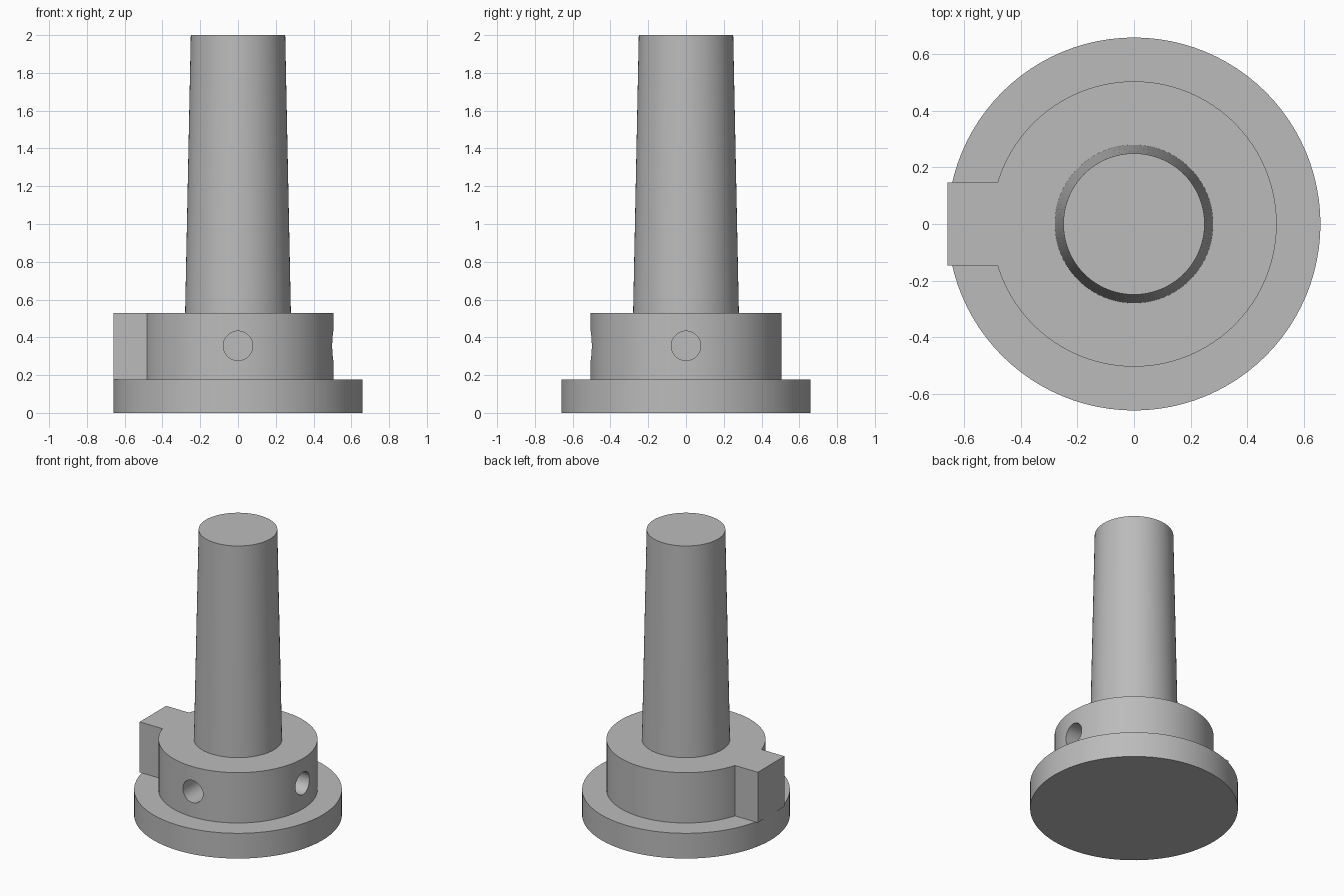
import bpy
import bmesh
import math

default = bpy.data.objects.get("Cube")
if default:
    bpy.data.objects.remove(default, do_unlink=True)

SEGMENTS = 96
BASE_TOP, COLLAR_TOP, TOP = 0.177, 0.53, 2.0
BASE_R, COLLAR_R = 0.66, 0.505
HOLE_R, HOLE_Z = 0.078, 0.355

grey = bpy.data.materials.new("plain grey")
grey.use_nodes = True
colour = (0.5, 0.5, 0.5, 1)
grey.diffuse_color = colour
grey.node_tree.nodes["Principled BSDF"].inputs["Base Color"].default_value = colour


def lathe(name, profile):
    """Spin an (r, z) profile, starting and ending on the axis, into a solid."""
    mesh = bpy.data.meshes.new(name)
    bm = bmesh.new()
    verts = [bm.verts.new((r, 0, z)) for r, z in profile]
    edges = [bm.edges.new(pair) for pair in zip(verts, verts[1:])]
    bmesh.ops.spin(bm, geom=verts + edges, axis=(0, 0, 1), cent=(0, 0, 0),
                   angle=math.tau, steps=SEGMENTS, use_duplicate=False)
    bmesh.ops.remove_doubles(bm, verts=bm.verts, dist=0.0001)
    bmesh.ops.recalc_face_normals(bm, faces=bm.faces)
    bm.to_mesh(mesh)
    bm.free()
    obj = bpy.data.objects.new(name, mesh)
    bpy.context.collection.objects.link(obj)
    mesh.materials.append(grey)
    return obj


def combine(body, tool, operation):
    """Apply a boolean to the body and remove the tool."""
    tool.hide_render = True
    mod = body.modifiers.new(operation, "BOOLEAN")
    mod.operation = operation
    mod.solver = "EXACT"
    mod.object = tool
    bpy.context.view_layer.objects.active = body
    bpy.ops.object.modifier_apply(modifier=mod.name)
    bpy.data.objects.remove(tool, do_unlink=True)


# Round base, collar and tapered post in one turned body
body = lathe("flanged_post", [
    (0, 0), (BASE_R, 0), (BASE_R, BASE_TOP), (COLLAR_R, BASE_TOP),
    (COLLAR_R, COLLAR_TOP), (0.28, COLLAR_TOP), (0.25, TOP), (0, TOP)])

# Rectangular key from the collar to the rim
inner = 0.4
bpy.ops.mesh.primitive_cube_add(
    size=1, location=(-(BASE_R + inner) / 2, 0, (BASE_TOP + COLLAR_TOP) / 2))
key = bpy.context.object
key.name = "collar_key"
key.scale = (BASE_R - inner, 0.294, COLLAR_TOP - BASE_TOP)
key.data.materials.append(grey)
bpy.context.view_layer.update()
combine(body, key, "UNION")

# Blind screw holes in the front and left of the collar
for name, direction in (("front_hole", (0, -1)), ("left_hole", (1, 0))):
    x, y = direction
    bpy.ops.mesh.primitive_cylinder_add(
        vertices=48, radius=HOLE_R, depth=0.4,
        location=(x * 0.45, y * 0.45, HOLE_Z),
        rotation=(math.pi / 2 * abs(y), math.pi / 2 * abs(x), 0))
    hole = bpy.context.object
    hole.name = name
    hole.data.materials.append(grey)
    combine(body, hole, "DIFFERENCE")

# Smooth curved walls with sharp rims
bpy.ops.object.select_all(action="DESELECT")
body.select_set(True)
bpy.context.view_layer.objects.active = body
bpy.ops.object.shade_smooth_by_angle(angle=math.radians(30))
